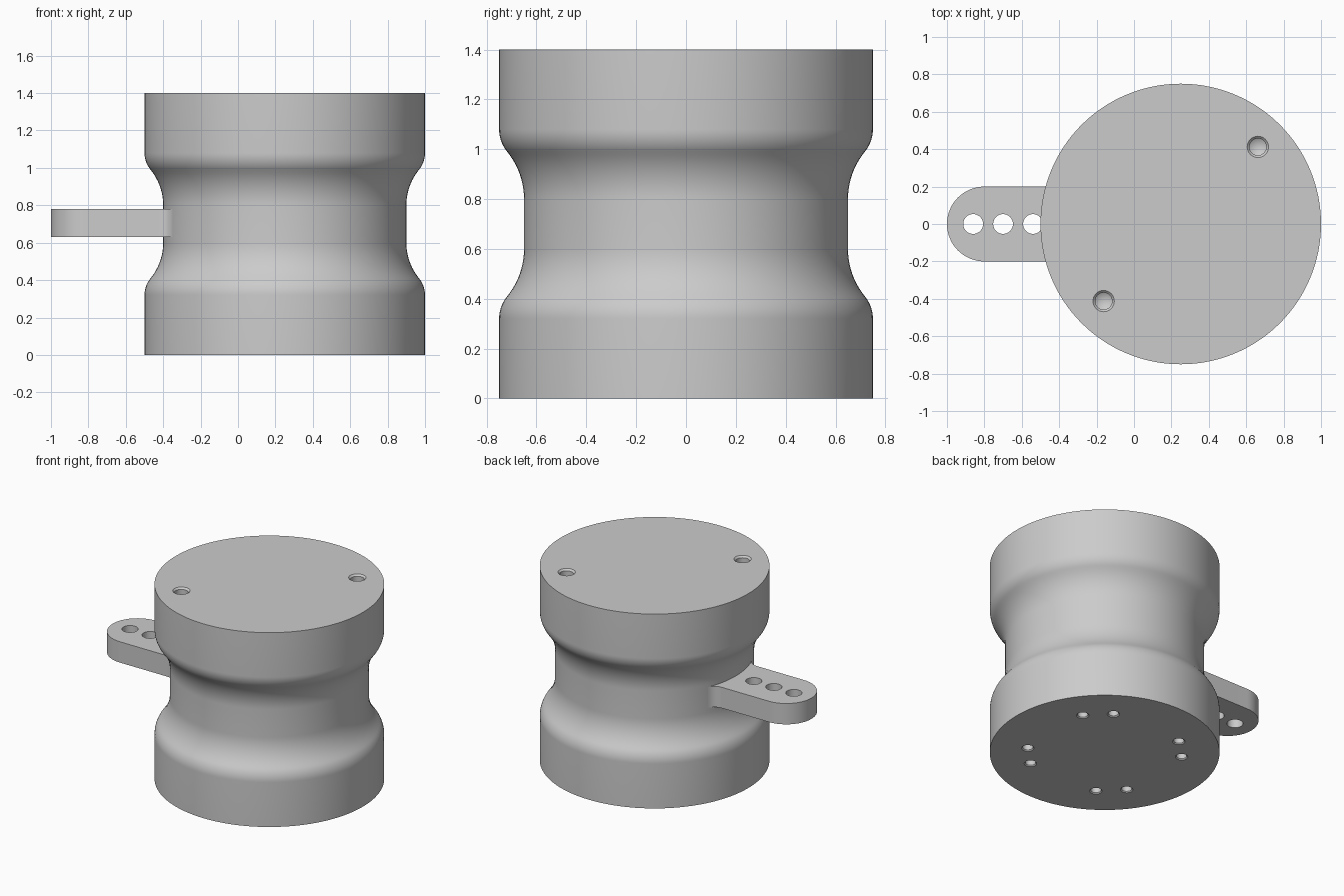
import bpy, bmesh
from math import sin, cos, pi, radians, sqrt, atan2, atan

if "Cube" in bpy.data.objects:
    bpy.data.objects.remove(bpy.data.objects["Cube"])

CX = 0.25            # axis of the round body
R, NECK, H = 0.75, 0.65, 1.40
SEG = 128

metal = bpy.data.materials.new("plain_grey")
metal.use_nodes = True
grey = (0.6, 0.6, 0.6, 1)
metal.diffuse_color = grey
metal.node_tree.nodes["Principled BSDF"].inputs["Base Color"].default_value = grey


def make_object(name, bm):
    bmesh.ops.recalc_face_normals(bm, faces=bm.faces)
    mesh = bpy.data.meshes.new(name)
    bm.to_mesh(mesh)
    bm.free()
    mesh.materials.append(metal)
    ob = bpy.data.objects.new(name, mesh)
    bpy.context.collection.objects.link(ob)
    return ob


def lathe(bm, profile, x, y, seg):
    """Closed solid of revolution; the profile runs from cap to cap."""
    rings = []
    for r, z in profile:
        if r == 0:
            rings.append([bm.verts.new((x, y, z))])
        else:
            rings.append([bm.verts.new((x + r * cos(2 * pi * i / seg),
                                        y + r * sin(2 * pi * i / seg), z))
                          for i in range(seg)])
    for a, b in zip(rings, rings[1:]):
        for i in range(seg):
            j = (i + 1) % seg
            if len(b) == 1:
                bm.faces.new((a[i], a[j], b[0]))
            else:
                bm.faces.new((a[i], a[j], b[j], b[i]))
    for ring in (rings[0], rings[-1]):
        if len(ring) > 1:
            bm.faces.new(ring)


def arc(cx, cy, r, a0, a1, n):
    return [(cx + r * cos(a0 + (a1 - a0) * i / n),
             cy + r * sin(a0 + (a1 - a0) * i / n)) for i in range(n + 1)]


def cut(target, bm):
    cutter = make_object("hole_cutter", bm)
    cutter.hide_render = True
    mod = target.modifiers.new("holes", "BOOLEAN")
    mod.operation, mod.solver, mod.object = "DIFFERENCE", "EXACT", cutter
    bpy.context.view_layer.objects.active = target
    bpy.ops.object.modifier_apply(modifier=mod.name)
    bpy.data.objects.remove(cutter)


def smooth(ob):
    bpy.ops.object.select_all(action="DESELECT")
    ob.select_set(True)
    bpy.context.view_layer.objects.active = ob
    bpy.ops.object.shade_smooth_by_angle(angle=radians(30))


# Body: two drums blended into a waist by a shoulder arc and a hollow arc
bend = radians(39.3)
shoulder = arc(R - 0.14, 0.32, 0.14, 0, bend, 8)
hollow = arc(NECK + 0.30, 0.60, 0.30, pi + bend, pi, 12)
lower = [(R, 0)] + shoulder + hollow[1:]
profile = lower + [(r, H - z) for r, z in reversed(lower)]
bm = bmesh.new()
lathe(bm, profile, CX, 0, SEG)
body = make_object("waisted_body", bm)

# Drilled holes: countersunk rim, straight wall and pointed end
def drill(bm, angle, ring, r, rim, face_z, inward, depth):
    steps = [(rim + 0.01, -0.01), (rim, 0), (r, rim - r),
             (r, depth), (0, depth + r * 0.6)]
    lathe(bm, [(a, face_z + inward * d) for a, d in steps],
          CX + ring * cos(angle), ring * sin(angle), 32)

bm = bmesh.new()
for k in range(2):
    drill(bm, radians(45 + 180 * k), 0.583, 0.045, 0.057, H, -1, 0.20)
for k in range(4):
    for side in (-1, 1):
        drill(bm, radians(45 + 90 * k + side * 11.5), 0.505, 0.034, 0.041, 0, 1, 0.15)
cut(body, bm)
smooth(body)

# Arm: round-ended lug with fillets where it meets the waist
half, fillet = 0.20, 0.08
fy = half + fillet
fx = CX - sqrt((NECK + fillet) ** 2 - fy ** 2)
touch = atan2(-fy, CX - fx)
side = [(CX - 0.45, -0.24 + 0.04)]
side = arc(fx, fy, fillet, touch, -pi / 2, 8)
edge = [(CX - 0.5, half)] + side
tip = arc(-1 + half, 0, half, pi / 2, 3 * pi / 2, 32)
outline = edge + tip + [(x, -y) for x, y in reversed(edge)]
bm = bmesh.new()
base = bm.faces.new([bm.verts.new((x, y, 0.63)) for x, y in outline])
lift = bmesh.ops.extrude_face_region(bm, geom=[base])["geom"]
bmesh.ops.translate(bm, vec=(0, 0, 0.15),
                    verts=[v for v in lift if isinstance(v, bmesh.types.BMVert)])
arm = make_object("lug_arm", bm)

bm = bmesh.new()
for k in range(3):
    lathe(bm, [(0.053, 0.5), (0.053, 0.9)], -0.86 + 0.16 * k, 0, 32)
cut(arm, bm)
smooth(arm)
